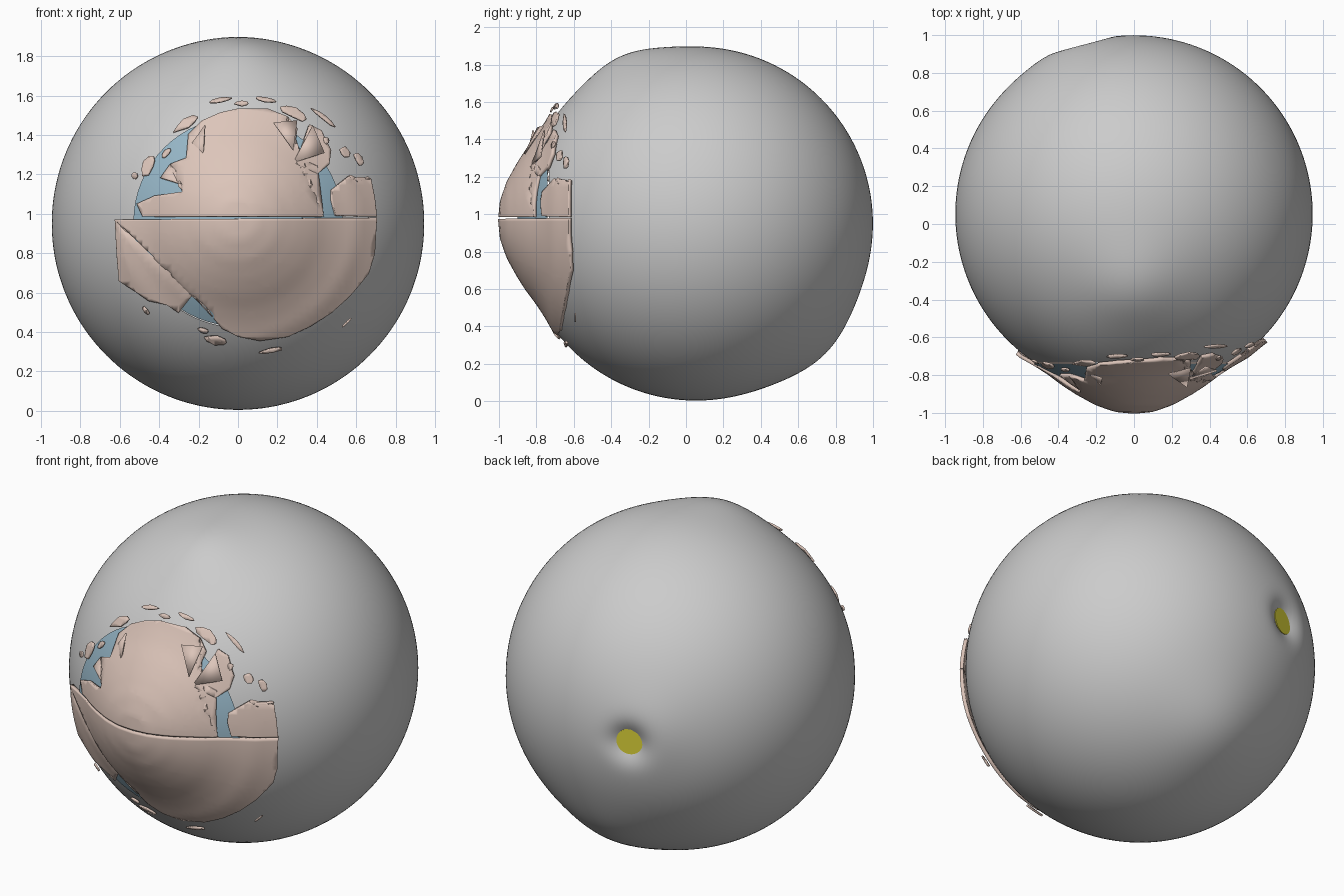
import bpy, bmesh, math, random
from mathutils import Vector

if "Cube" in bpy.data.objects:
    bpy.data.objects.remove(bpy.data.objects["Cube"])

random.seed(4)
CENTRE = Vector((0, 0.053, 0.95))
R = 0.946
NERVE = Vector((-0.30, 0.953, 0.01)).normalized()


def material(name, col):
    m = bpy.data.materials.new(name)
    m.diffuse_color = (*col, 1)
    m.use_nodes = True
    m.node_tree.nodes["Principled BSDF"].inputs["Base Color"].default_value = m.diffuse_color
    return m


SKIN = material("skin", (0.72, 0.56, 0.49))
BLUE = material("blue", (0.30, 0.46, 0.56))
YELLOW = material("yellow", (0.72, 0.66, 0.04))


def finish(bm, name, mat=None):
    bmesh.ops.recalc_face_normals(bm, faces=bm.faces)
    me = bpy.data.meshes.new(name)
    bm.to_mesh(me)
    bm.free()
    ob = bpy.data.objects.new(name, me)
    bpy.context.collection.objects.link(ob)
    if mat:
        me.materials.append(mat)
    bpy.ops.object.select_all(action='DESELECT')
    ob.select_set(True)
    bpy.context.view_layer.objects.active = ob
    bpy.ops.object.shade_smooth_by_angle(angle=math.radians(35))
    return ob


def sphere_y(r, rad):
    return CENTRE.y - math.sqrt(max(rad * rad - r * r, 0))


# Eyeball: slightly uneven sphere, dimpled at the nerve, open under the lids
def bump(d, towards, height, width):
    a = d.angle(Vector(towards))
    return height * math.exp(-0.5 * (a / width) ** 2)


bm = bmesh.new()
bmesh.ops.create_uvsphere(bm, u_segments=144, v_segments=96, radius=1)
for v in bm.verts:
    d = Vector((v.co.x, v.co.z, v.co.y)).normalized()
    r = R + bump(d, (0, -0.41, 0.91), 0.035, 0.17) + bump(d, (0, 0.7, -0.71), 0.035, 0.2)
    r += bump(d, (-0.4, 0.92, 0.1), 0.015, 0.15) - bump(d, NERVE, 0.07, 0.075)
    v.co = CENTRE + d * r
opening = [v for v in bm.verts if v.co.y < 0 and math.hypot(v.co.x, v.co.z - 0.95) < 0.5]
bmesh.ops.delete(bm, geom=opening, context='VERTS')
finish(bm, "eyeball")

# Optic nerve stump sitting in the dimple
bpy.ops.mesh.primitive_cylinder_add(vertices=32, radius=0.075, depth=0.2,
                                    location=CENTRE + NERVE * 0.815,
                                    rotation=NERVE.to_track_quat('Z', 'Y').to_euler())
nerve = bpy.context.object
nerve.name = "optic_nerve"
nerve.data.materials.append(YELLOW)
bpy.ops.object.shade_smooth_by_angle()

# Blue iris dome behind the lids
bm = bmesh.new()
rows = []
for i in range(13):
    r = 0.001 + 0.53 * i / 12
    rows.append([bm.verts.new((r * math.cos(t), sphere_y(r, R + 0.008), 0.96 + r * math.sin(t)))
                 for t in (2 * math.pi * k / 64 for k in range(64))])
for a, b in zip(rows, rows[1:]):
    for k in range(64):
        bm.faces.new((a[k], a[k - 1], b[k - 1], b[k]))
finish(bm, "iris", BLUE)


# Lids: ragged outlines draped over the bulging front of the eye
PROFILE = [(0, -0.995), (0.1, -0.985), (0.2, -0.95), (0.3, -0.895), (0.37, -0.85), (0.45, -0.79),
           (0.52, -0.745), (0.6, -0.70), (0.66, -0.65), (0.75, -0.58)]


def lid_y(r):
    for (r0, y0), (r1, y1) in zip(PROFILE, PROFILE[1:]):
        if r <= r1:
            t = (r - r0) / (r1 - r0)
            return y0 + (y1 - y0) * t
    return PROFILE[-1][1]


def patch(name, outline, thick=0.02, lift=0.0):
    bm = bmesh.new()
    bm.faces.new([bm.verts.new((x, 0, z)) for x, z in outline])
    bmesh.ops.triangulate(bm, faces=bm.faces)
    for axis, start in ((0, -0.72), (2, 0.3)):
        for i in range(48):
            co, no = Vector(), Vector()
            co[axis] = start + i * 0.0301
            no[axis] = 1
            bmesh.ops.bisect_plane(bm, geom=bm.verts[:] + bm.edges[:] + bm.faces[:],
                                   plane_co=co, plane_no=no)
    bmesh.ops.remove_doubles(bm, verts=bm.verts, dist=0.0005)
    for v in bm.verts:
        v.co.y = lid_y(math.hypot(v.co.x, v.co.z - 0.97)) - lift
    ob = finish(bm, name, SKIN)
    s = ob.modifiers.new("thickness", 'SOLIDIFY')
    s.thickness = thick
    s.offset = 0
    return ob


patch("lower_lid", [(-0.62, 0.97), (-0.61, 0.78), (-0.60, 0.66), (-0.52, 0.61), (-0.45, 0.56),
                    (-0.36, 0.54), (-0.30, 0.50), (-0.23, 0.59), (-0.17, 0.55), (-0.12, 0.47),
                    (-0.08, 0.42), (0, 0.38), (0.11, 0.36), (0.25, 0.38), (0.36, 0.43),
                    (0.47, 0.50), (0.56, 0.58), (0.62, 0.65), (0.66, 0.70), (0.69, 0.80),
                    (0.70, 0.98)])
patch("upper_lid", [(-0.48, 0.985), (-0.51, 1.05), (-0.42, 1.09), (-0.28, 1.11), (-0.29, 1.15),
                    (-0.39, 1.18), (-0.34, 1.25), (-0.26, 1.28), (-0.25, 1.40), (-0.18, 1.47),
                    (-0.09, 1.51), (0, 1.53), (0.15, 1.53), (0.25, 1.49), (0.30, 1.43),
                    (0.28, 1.30), (0.33, 1.27), (0.40, 1.24), (0.43, 0.985)])
patch("upper_lid_corner", [(0.49, 0.99), (0.70, 0.985), (0.69, 1.08), (0.67, 1.18), (0.60, 1.16),
                           (0.56, 1.19), (0.47, 1.12), (0.47, 1.07)])
patch("lid_tab", [(0.29, 1.25), (0.36, 1.45), (0.42, 1.42), (0.47, 1.32), (0.46, 1.25),
                  (0.40, 1.20)])

# Curled flaps along the upper edge
for n, pts in enumerate((((-0.17, -0.82, 1.45), (-0.18, -0.86, 1.28), (-0.29, -0.78, 1.28)),
                         ((0.18, -0.79, 1.46), (0.30, -0.76, 1.47), (0.28, -0.86, 1.32)),
                         ((0.28, -0.83, 1.26), (0.44, -0.78, 1.31), (0.38, -0.76, 1.45)))):
    bm = bmesh.new()
    bm.faces.new([bm.verts.new(p) for p in pts])
    ob = finish(bm, "lid_flap_%d" % n, SKIN)
    ob.modifiers.new("thickness", 'SOLIDIFY').thickness = 0.008

# Small torn scraps around the lids: angle, radius, half length, half width
SCRAPS = [(158, 0.60, 0.02, 0.015), (150, 0.56, 0.06, 0.03), (139, 0.52, 0.03, 0.012),
          (121, 0.57, 0.07, 0.025), (101, 0.62, 0.05, 0.01), (91, 0.59, 0.04, 0.012),
          (80, 0.62, 0.06, 0.01), (65, 0.60, 0.08, 0.025), (52, 0.66, 0.07, 0.012),
          (34, 0.62, 0.03, 0.02), (28, 0.66, 0.04, 0.015), (44, 0.58, 0.02, 0.015),
          (-103, 0.63, 0.07, 0.02), (-110, 0.60, 0.03, 0.015), (-78, 0.68, 0.06, 0.01),
          (-45, 0.74, 0.04, 0.006), (-137, 0.68, 0.03, 0.01)]
for n, (deg, r, length, width) in enumerate(SCRAPS):
    a = math.radians(deg)
    outline = []
    for k in range(8):
        t, j = 2 * math.pi * k / 8, random.uniform(0.75, 1.2)
        rr = r + width * j * math.sin(t)
        aa = a + length * j * math.cos(t) / r
        outline.append((0.03 + rr * math.cos(aa), 0.97 + rr * math.sin(aa)))
    patch("lid_scrap_%d" % n, outline, 0.01, 0.012)
